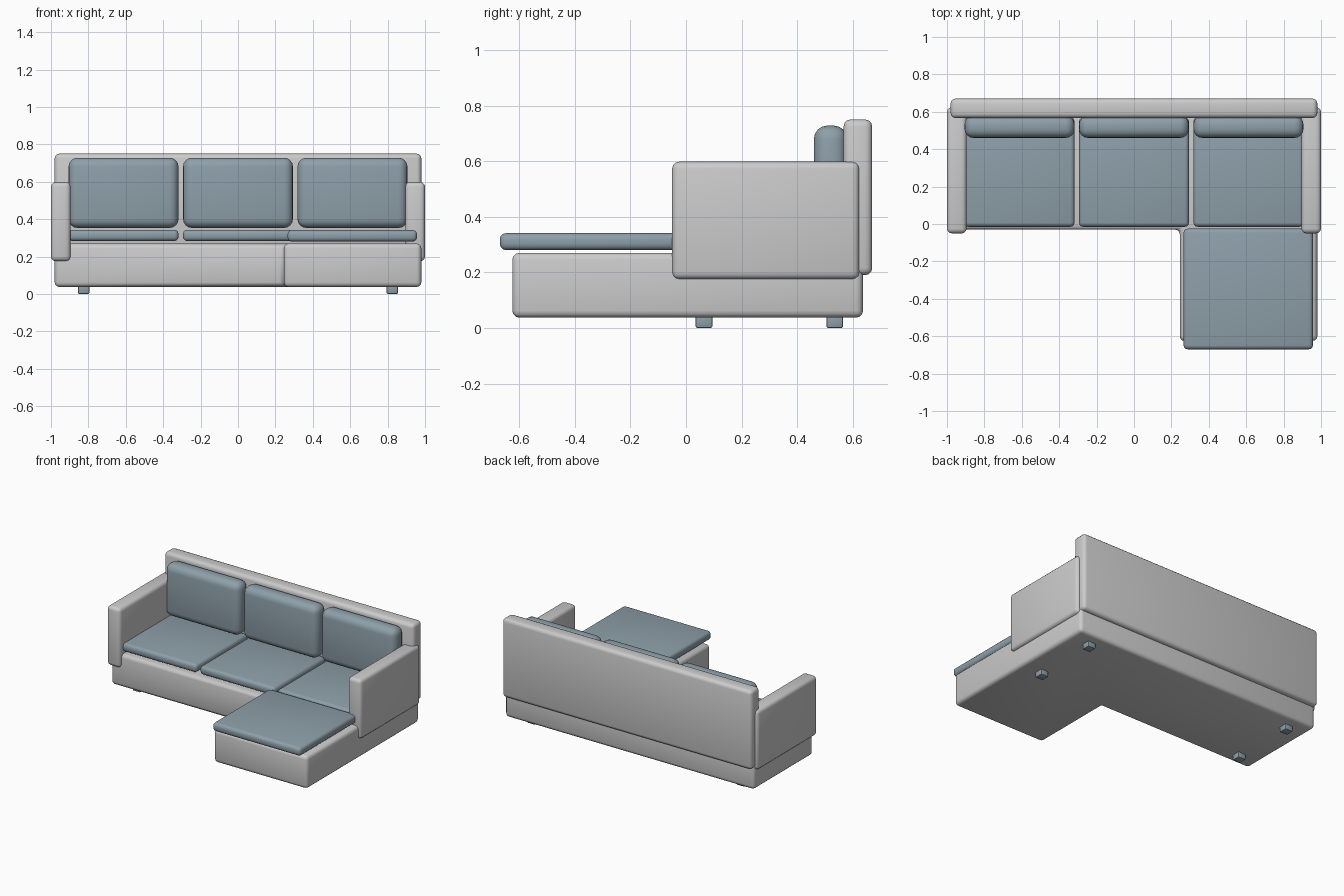
import bpy, bmesh, math

if "Cube" in bpy.data.objects:
    bpy.data.objects.remove(bpy.data.objects["Cube"])

slate = bpy.data.materials.new("slate_fabric")
slate.diffuse_color = (0.27, 0.35, 0.40, 1)
slate.use_nodes = True
slate.node_tree.nodes["Principled BSDF"].inputs["Base Color"].default_value = slate.diffuse_color


def prism(name, outline, z0, z1, r, mat=None, seg=3):
    """Extrude an outline from z0 to z1 and round all edges by r."""
    bm = bmesh.new()
    face = bm.faces.new([bm.verts.new((x, y, z0)) for x, y in outline])
    ext = bmesh.ops.extrude_face_region(bm, geom=[face], use_keep_orig=True)
    for v in ext["geom"]:
        if isinstance(v, bmesh.types.BMVert):
            v.co.z = z1
    bmesh.ops.recalc_face_normals(bm, faces=bm.faces[:])
    bmesh.ops.bevel(bm, geom=bm.edges[:], offset=r, segments=seg,
                    profile=0.5, affect='EDGES')
    bmesh.ops.recalc_face_normals(bm, faces=bm.faces[:])
    me = bpy.data.meshes.new(name)
    bm.to_mesh(me)
    bm.free()
    ob = bpy.data.objects.new(name, me)
    bpy.context.collection.objects.link(ob)
    if mat:
        me.materials.append(mat)
    bpy.ops.object.select_all(action='DESELECT')
    ob.select_set(True)
    bpy.context.view_layer.objects.active = ob
    bpy.ops.object.shade_smooth_by_angle(angle=math.radians(40))
    return ob


def box(name, x0, x1, y0, y1, z0, z1, r, mat=None, seg=3):
    return prism(name, [(x0, y0), (x1, y0), (x1, y1), (x0, y1)], z0, z1, r, mat, seg)


# L-shaped base under sofa and chaise
prism("base", [(-0.98, -0.03), (0.245, -0.03), (0.245, -0.625), (0.98, -0.625),
               (0.98, 0.637), (-0.98, 0.637)], 0.037, 0.27, 0.025)

# Backrest panel
box("backrest", -0.98, 0.98, 0.567, 0.67, 0.19, 0.75, 0.025)

# Arms
for side, x0 in (("left", -1.0), ("right", 0.895)):
    box(side + "_arm", x0, x0 + 0.105, -0.05, 0.624, 0.175, 0.598, 0.025)

# Seat and back cushions
for i in (-1, 0, 1):
    x = i * 0.612
    box(f"seat_cushion_{i + 2}", x - 0.294, x + 0.294, -0.015, 0.57,
        0.283, 0.343, 0.022, slate)
    box(f"back_cushion_{i + 2}", x - 0.294, x + 0.294, 0.46, 0.58,
        0.353, 0.728, 0.048, slate, 4)

# Chaise cushion
box("chaise_cushion", 0.265, 0.957, -0.67, -0.025, 0.28, 0.341, 0.022, slate)

# Feet
for x in (-0.825, 0.825):
    for y in (0.065, 0.535):
        box("foot", x - 0.03, x + 0.03, y - 0.03, y + 0.03, 0.0, 0.05, 0.006, slate, 2)
